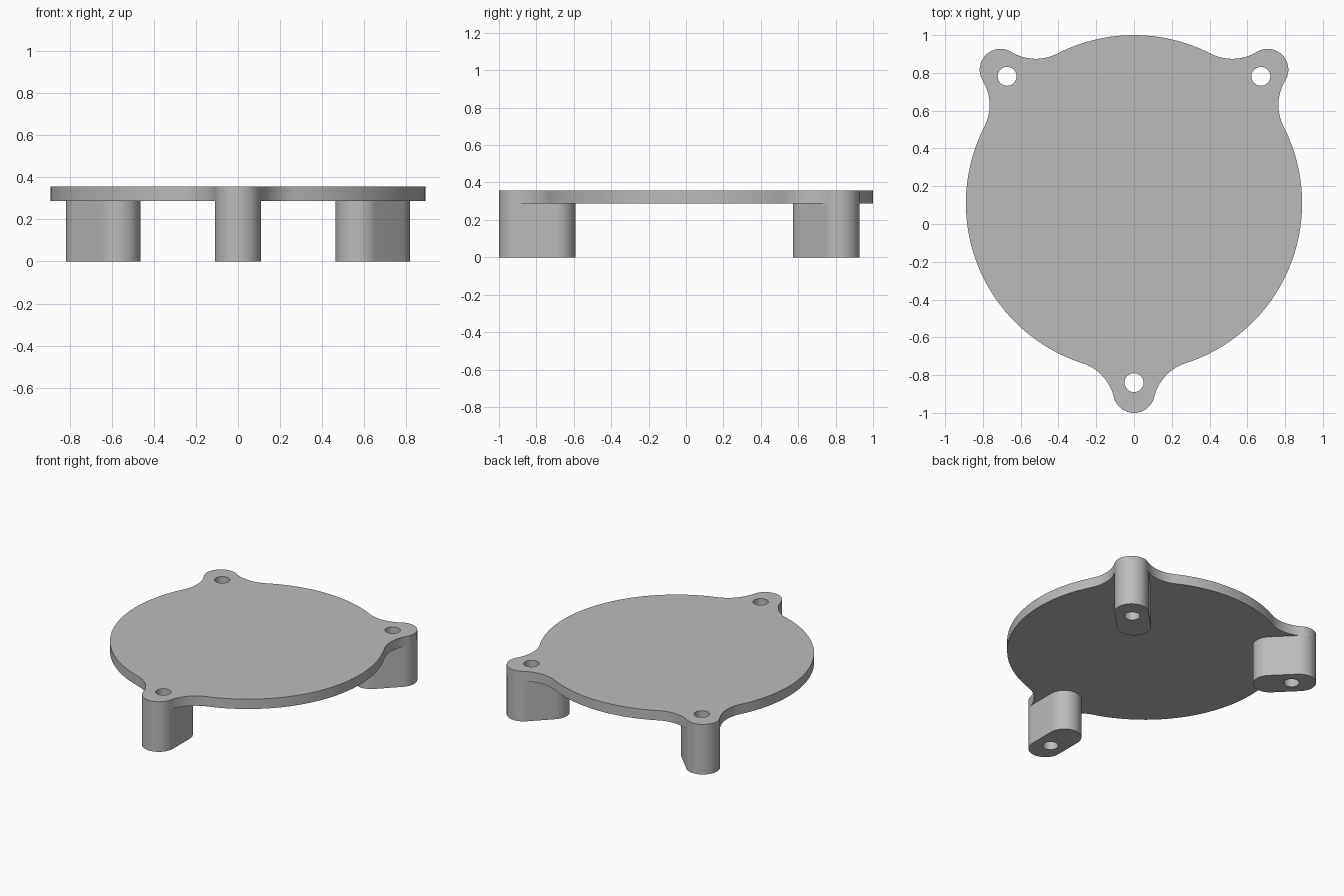
import bpy, bmesh
from math import sin, cos, pi, acos, atan2, radians
from mathutils import Vector, Matrix

cube = bpy.data.objects.get("Cube")
if cube:
    bpy.data.objects.remove(cube)

# Main dimensions
DISC_Y, DISC_R = 0.11, 0.89
LUG_DIST, LUG_R = 1.0, 0.11
FILLET_R = 0.25
POST_INNER = 0.81
HOLE_DIST, HOLE_R = 0.95, 0.05
PLATE_Z, TOP_Z = 0.287, 0.357
LUG_ANGLES = [radians(a) for a in (45, 135, 270)]

grey = bpy.data.materials.new("plain grey")
grey.use_nodes = True
colour = (0.5, 0.5, 0.5, 1)
grey.diffuse_color = colour
grey.node_tree.nodes["Principled BSDF"].inputs["Base Color"].default_value = colour


def arc(cx, cy, r, start, end, steps):
    """Points along an arc, leaving out the last one."""
    angles = [start + (end - start) * i / steps for i in range(steps)]
    return [Vector((cx + r * cos(a), cy + r * sin(a), 0)) for a in angles]


def turned(points, angle):
    """Swing points about the disc centre."""
    place = Matrix.Translation((0, DISC_Y, 0)) @ Matrix.Rotation(angle, 4, "Z")
    return [place @ p for p in points]


def extrude_outline(name, loops, low, high):
    """Solid from an outer loop and any hole loops."""
    bm = bmesh.new()
    for loop in loops:
        verts = [bm.verts.new((p.x, p.y, low)) for p in loop]
        for i, v in enumerate(verts):
            bm.edges.new((verts[i - 1], v))
    bmesh.ops.triangle_fill(bm, edges=bm.edges[:], use_beauty=True, normal=(0, 0, 1))
    grown = bmesh.ops.extrude_face_region(bm, geom=bm.faces[:], use_keep_orig=True)
    top = [g for g in grown["geom"] if isinstance(g, bmesh.types.BMVert)]
    bmesh.ops.translate(bm, verts=top, vec=(0, 0, high - low))
    bmesh.ops.recalc_face_normals(bm, faces=bm.faces[:])
    mesh = bpy.data.meshes.new(name)
    bm.to_mesh(mesh)
    bm.free()
    mesh.materials.append(grey)
    obj = bpy.data.objects.new(name, mesh)
    bpy.context.collection.objects.link(obj)
    bpy.ops.object.select_all(action="DESELECT")
    obj.select_set(True)
    bpy.context.view_layer.objects.active = obj
    bpy.ops.object.shade_smooth_by_angle(angle=radians(30))
    return obj


# Fillets are tangent to both the disc and the lug
reach = DISC_R + FILLET_R
theta = acos((reach**2 + LUG_DIST**2 - (LUG_R + FILLET_R)**2) / (2 * reach * LUG_DIST))
fx, fy = reach * cos(theta), reach * sin(theta)
phi = atan2(fy, LUG_DIST - fx)

lug = (arc(fx, -fy, FILLET_R, pi - theta, phi, 16)
       + arc(LUG_DIST, 0, LUG_R, phi - pi, pi - phi, 28)
       + arc(fx, fy, FILLET_R, -phi, theta - pi, 16))
hole = arc(HOLE_DIST, 0, HOLE_R, 0, 2 * pi, 32)
stadium = (arc(LUG_DIST, 0, LUG_R, -pi / 2, pi / 2, 28)
           + [Vector((LUG_DIST, LUG_R, 0))]
           + arc(POST_INNER, 0, LUG_R, pi / 2, 3 * pi / 2, 28)
           + [Vector((POST_INNER, -LUG_R, 0))])

# Round plate with three blended lugs
outline = []
for i, a in enumerate(LUG_ANGLES):
    following = LUG_ANGLES[(i + 1) % 3] + (2 * pi if i == 2 else 0)
    outline += turned(lug, a)
    outline += arc(0, DISC_Y, DISC_R, a + theta, following - theta, 48)
holes = [turned(hole, a) for a in LUG_ANGLES]
extrude_outline("round_plate", [outline] + holes, PLATE_Z, TOP_Z)

# Posts under the lugs, each drilled through
for name, a in zip(("back_left_post", "back_right_post", "front_post"), LUG_ANGLES):
    extrude_outline(name, [turned(stadium, a), turned(hole, a)], 0, PLATE_Z)
